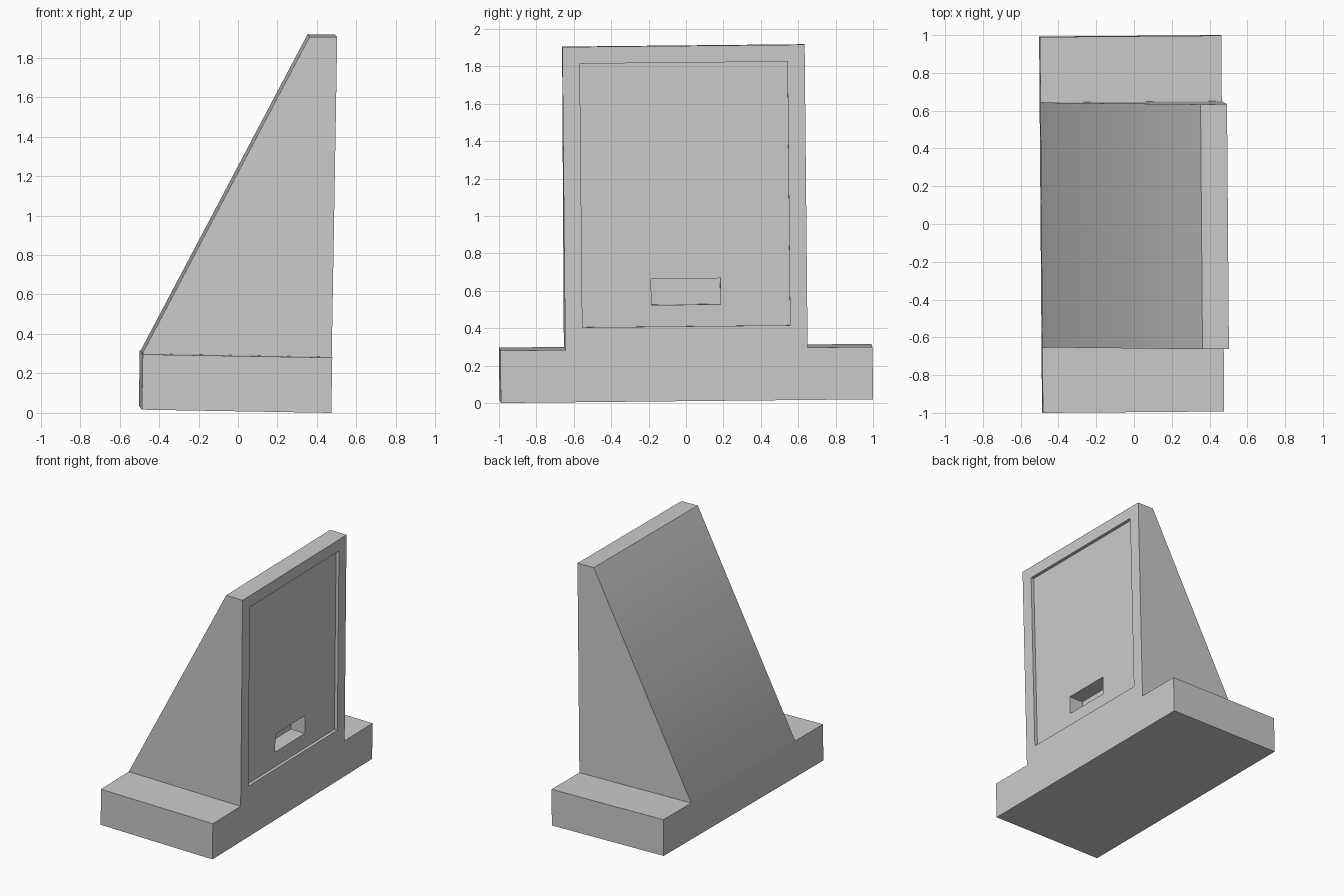
import bpy, bmesh, math
from mathutils import Euler, Vector

cube = bpy.data.objects.get("Cube")
if cube:
    bpy.data.objects.remove(cube, do_unlink=True)

# Plain grey for the whole body
grey = bpy.data.materials.new("light grey")
grey.use_nodes = True
colour = (0.6, 0.6, 0.6, 1)
grey.diffuse_color = colour
grey.node_tree.nodes["Principled BSDF"].inputs["Base Color"].default_value = colour

FRONT, BACK, TOP_BACK = 0.48, -0.48, 0.34
BASE_HALF, WALL_HALF = 0.995, 0.648
BASE_H, WALL_H = 0.28, 1.9


def add_object(name, bm):
    mesh = bpy.data.meshes.new(name)
    bmesh.ops.recalc_face_normals(bm, faces=bm.faces[:])
    bm.to_mesh(mesh)
    bm.free()
    obj = bpy.data.objects.new(name, mesh)
    bpy.context.collection.objects.link(obj)
    return obj


def cut_box(target, depth, half_width, z_low, z_high):
    """Cut a rectangular pocket into the upright face."""
    bm = bmesh.new()
    bmesh.ops.create_cube(bm, size=1)
    x_low, x_high = FRONT - depth, FRONT + 0.1
    for v in bm.verts:
        v.co = (x_high if v.co.x > 0 else x_low,
                half_width if v.co.y > 0 else -half_width,
                z_high if v.co.z > 0 else z_low)
    cutter = add_object("pocket_cutter", bm)
    cutter.hide_render = True
    mod = target.modifiers.new("pocket", 'BOOLEAN')
    mod.operation, mod.solver, mod.object = 'DIFFERENCE', 'EXACT', cutter
    bpy.context.view_layer.objects.active = target
    bpy.ops.object.modifier_apply(modifier=mod.name)
    bpy.data.objects.remove(cutter, do_unlink=True)


# Stepped outline joined to a back whose upper part leans forward
half = [(BASE_HALF, 0), (BASE_HALF, BASE_H), (WALL_HALF, BASE_H), (WALL_HALF, WALL_H)]
outline = half + [(-y, z) for y, z in reversed(half)]
bm = bmesh.new()
front = [bm.verts.new((FRONT, y, z)) for y, z in outline]
back = [bm.verts.new((TOP_BACK if z == WALL_H else BACK, y, z)) for y, z in outline]
bm.faces.new(front)
bm.faces.new(back[:3] + back[5:])
bm.faces.new(back[2:6])
count = len(outline)
for i in range(count):
    j = (i + 1) % count
    bm.faces.new((front[i], front[j], back[j], back[i]))
body = add_object("wedge_body", bm)
body.data.materials.append(grey)

# Shallow panel, then the deeper slot inside it
cut_box(body, 0.025, 0.555, 0.40, 1.81)
cut_box(body, 0.145, 0.185, 0.515, 0.655)

# Slight lean of the whole piece, then rest it centred on the ground
body.data.transform(Euler((0.01, 0.017, 0.008)).to_matrix().to_4x4())
points = [v.co for v in body.data.vertices]
low = Vector([min(p[a] for p in points) for a in range(3)])
high = Vector([max(p[a] for p in points) for a in range(3)])
shift = -(low + high) / 2
shift.z = -low.z
for v in body.data.vertices:
    v.co += shift

bpy.ops.object.select_all(action='DESELECT')
body.select_set(True)
bpy.context.view_layer.objects.active = body
bpy.ops.object.shade_smooth_by_angle(angle=math.radians(30))
